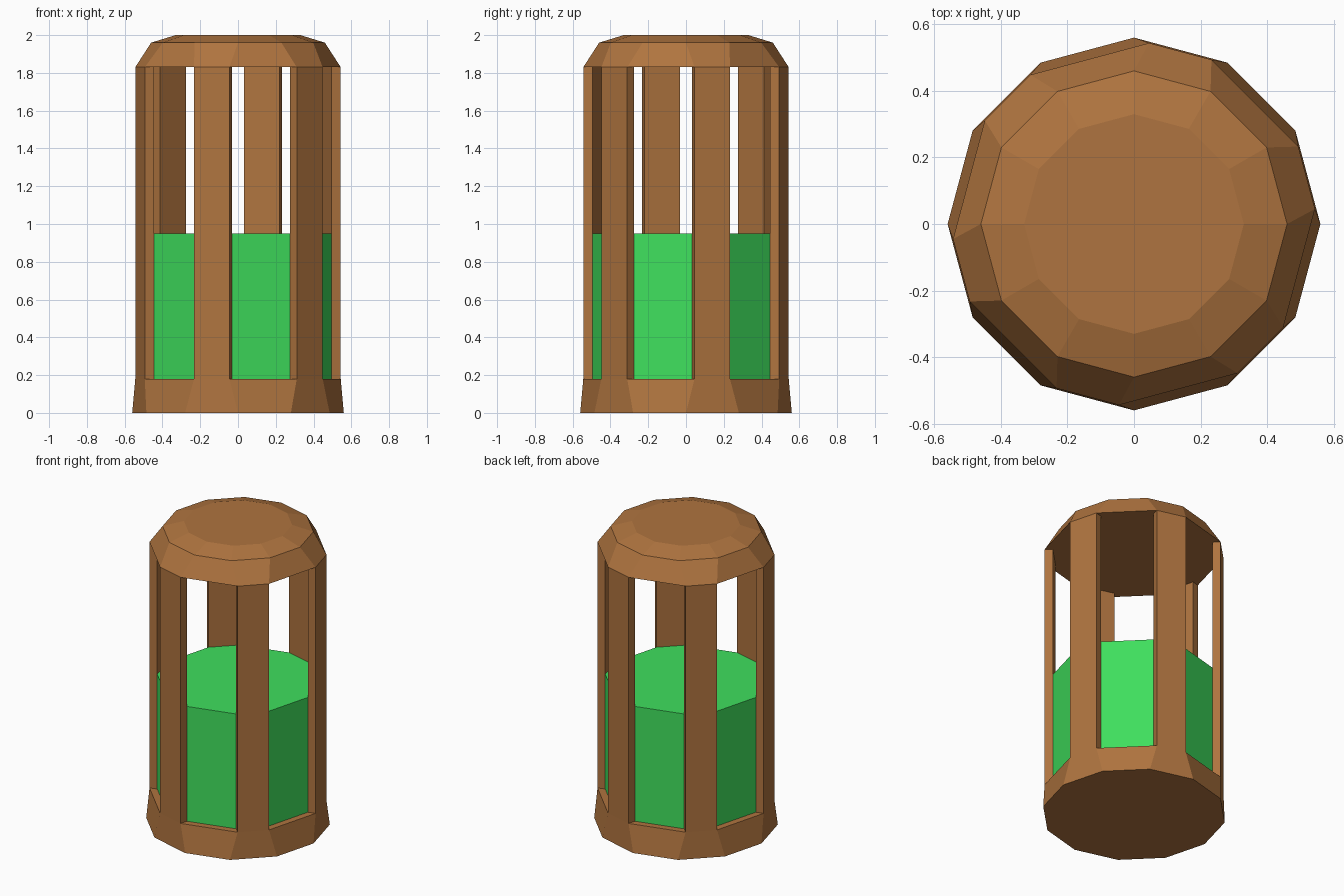
import bpy
from math import cos, sin, radians

if "Cube" in bpy.data.objects:
    bpy.data.objects.remove(bpy.data.objects["Cube"])

HALF, OUT, INN = 0.097, 0.537, 0.487   # post half width, outer and inner distance
LOW, HIGH = 0.18, 1.83                 # window bottom and top


def material(name, color):
    m = bpy.data.materials.new(name)
    m.diffuse_color = (*color, 1)
    m.use_nodes = True
    m.node_tree.nodes["Principled BSDF"].inputs["Base Color"].default_value = m.diffuse_color
    return m


wood = material("wood_brown", (0.43, 0.175, 0.05))
green = material("liquid_green", (0.05, 0.74, 0.11))


def make(name, verts, faces, mat):
    me = bpy.data.meshes.new(name)
    me.from_pydata(verts, [], faces)
    me.materials.append(mat)
    ob = bpy.data.objects.new(name, me)
    bpy.context.collection.objects.link(ob)
    return ob


def regular(r, z):
    return [(r * cos(radians(30 * i)), r * sin(radians(30 * i)), z) for i in range(12)]


def corner(a, d, h, z):
    c, s = cos(radians(a)), sin(radians(a))
    return (d * c - h * s, d * s + h * c, z)


def post_ring(d, z):
    # 12 corners: two per post, posts centred at 15, 75, 135 ...
    return [corner(15 + 60 * k, d, h, z) for k in range(6) for h in (-HALF, HALF)]


def loft(name, rings, mat):
    n = len(rings[0])
    faces = [tuple(reversed(range(n)))]
    for r in range(len(rings) - 1):
        for i in range(n):
            j = (i + 1) % n
            faces.append((r * n + i, r * n + j, (r + 1) * n + j, (r + 1) * n + i))
    faces.append(tuple(range((len(rings) - 1) * n, len(rings) * n)))
    return make(name, [v for ring in rings for v in ring], faces, mat)


# flared base and domed lid
loft("base", [regular(0.56, 0), post_ring(OUT, LOW)], wood)
loft("lid", [post_ring(OUT, HIGH), regular(0.46, 1.96), regular(0.33, 2.0)], wood)

# liquid filling the space behind the posts
loft("liquid", [post_ring(INN, LOW), post_ring(INN, 0.95)], green)

# six flat posts
for k in range(6):
    a = 15 + 60 * k
    section = [(INN, -HALF), (OUT, -HALF), (OUT, HALF), (INN, HALF)]
    loft(f"post_{k + 1}", [[corner(a, d, h, z) for d, h in section] for z in (LOW, HIGH)], wood)
